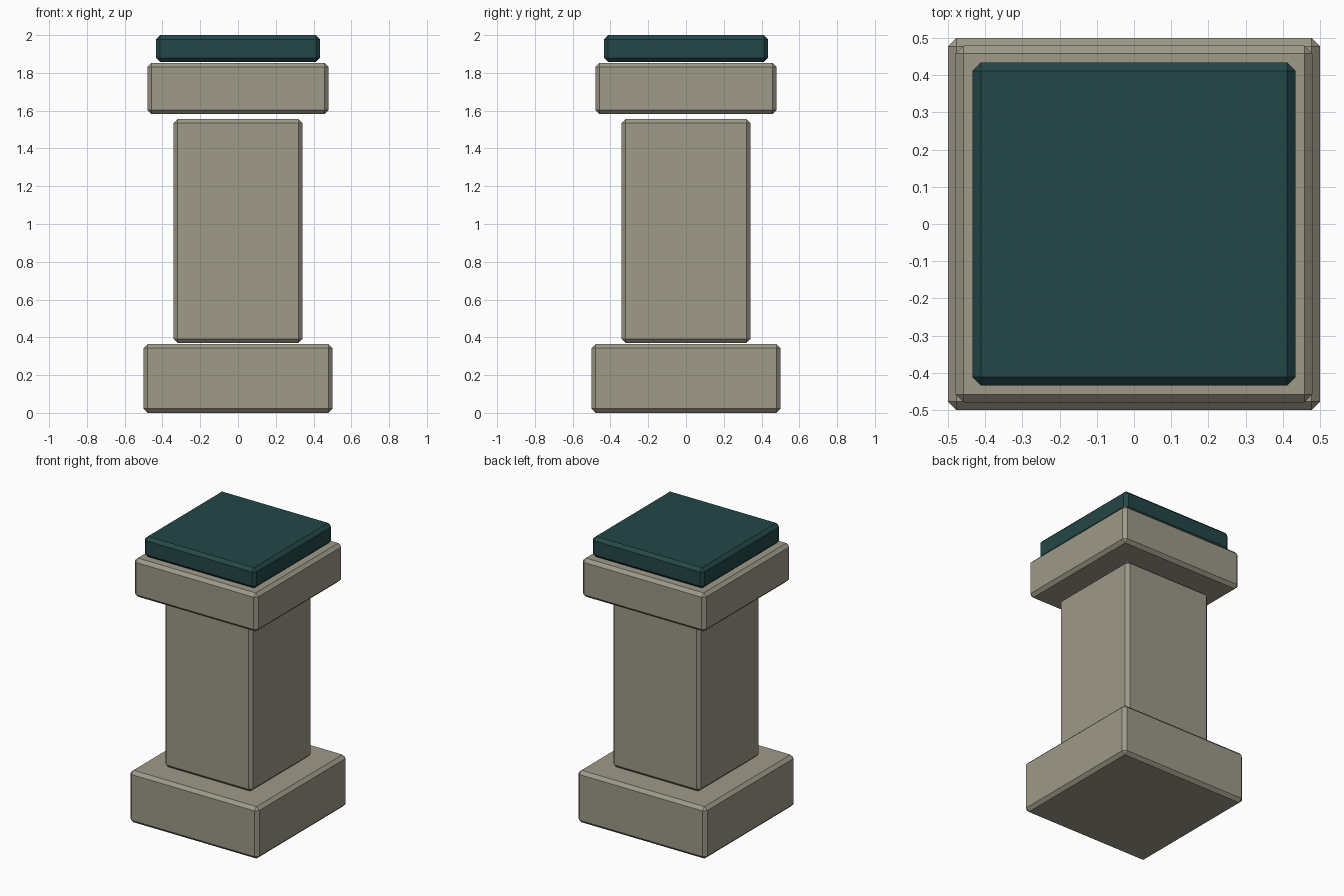
import bpy
import bmesh

if "Cube" in bpy.data.objects:
    bpy.data.objects.remove(bpy.data.objects["Cube"])


def material(name, rgb):
    m = bpy.data.materials.new(name)
    m.diffuse_color = (*rgb, 1.0)
    m.use_nodes = True
    m.node_tree.nodes["Principled BSDF"].inputs["Base Color"].default_value = m.diffuse_color
    return m


stone = material("warm grey stone", (0.342, 0.320, 0.250))
teal = material("dark teal", (0.0176, 0.063, 0.064))


def block(name, half, z0, z1, mat, bevel=0.022):
    """Square block with a single flat chamfer on every edge."""
    bm = bmesh.new()
    bmesh.ops.create_cube(bm, size=1.0)
    for v in bm.verts:
        v.co.x *= 2 * half
        v.co.y *= 2 * half
        v.co.z = z1 if v.co.z > 0 else z0
    bmesh.ops.bevel(bm, geom=bm.edges[:], offset=bevel, offset_type='OFFSET',
                    segments=1, profile=0.5, affect='EDGES')
    bmesh.ops.recalc_face_normals(bm, faces=bm.faces[:])
    mesh = bpy.data.meshes.new(name)
    bm.to_mesh(mesh)
    bm.free()
    mesh.materials.append(mat)
    ob = bpy.data.objects.new(name, mesh)
    bpy.context.collection.objects.link(ob)
    return ob


# Stacked from the ground up; a thin gap separates shaft and capital
block("base", 0.50, 0.0, 0.365, stone)
block("shaft", 0.341, 0.37, 1.556, stone)
block("capital", 0.48, 1.582, 1.853, stone)
block("top_slab", 0.434, 1.857, 2.0, teal)
